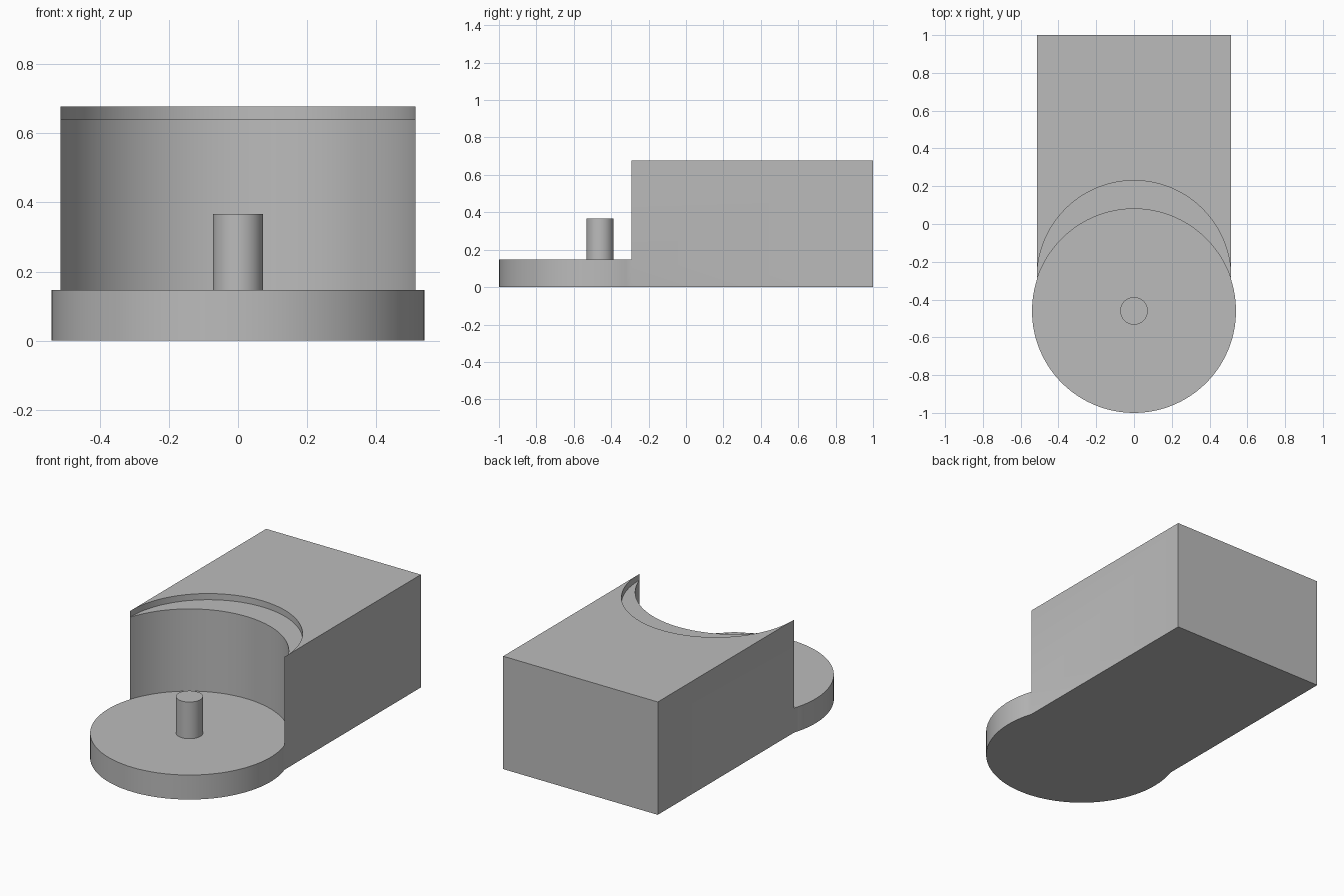
import bpy, bmesh
from math import sin, cos, asin, acos, pi, sqrt

if "Cube" in bpy.data.objects:
    bpy.data.objects.remove(bpy.data.objects["Cube"])

# Main dimensions
CY, R = -0.46, 0.54            # disc centre and radius
W, BACK = 0.513, 1.0           # block half width and rear face
Z_DISC, Z_LEDGE, Z_TOP = 0.147, 0.64, 0.677
N = 64                         # segments per arc

grey = bpy.data.materials.new("plain grey")
grey.diffuse_color = (0.5, 0.5, 0.5, 1)
grey.use_nodes = True
grey.node_tree.nodes["Principled BSDF"].inputs["Base Color"].default_value = grey.diffuse_color


def arc(cy, r, a0, a1, n):
    return [(r * cos(a0 + (a1 - a0) * i / n), cy + r * sin(a0 + (a1 - a0) * i / n))
            for i in range(n + 1)]


# Plan curves, all running between the block's two front corners
a = acos(W / R)
corner_y = CY + R * sin(a)
inner = arc(CY, R, a, pi - a, N)                    # concave wall
front = arc(CY, R, pi - a, 2 * pi + a, N)           # exposed rim of disc
depth = 0.23 - corner_y
r2 = (W * W + depth * depth) / (2 * depth)          # ledge circle through corners
b = asin((corner_y - (0.23 - r2)) / r2)
outer = arc(0.23 - r2, r2, b, pi - b, N)
rear = [(W, BACK), (-W, BACK)]

# Base disc and notched block as one closed shell
bm = bmesh.new()


def ring(points, z):
    return [bm.verts.new((x, y, z)) for x, y in points]


def strip(lo, hi):
    for i in range(len(lo) - 1):
        bm.faces.new((lo[i], lo[i + 1], hi[i + 1], hi[i]))


f0, f1 = ring(front, 0), ring(front, Z_DISC)
i1 = [f1[-1]] + ring(inner[1:-1], Z_DISC) + [f1[0]]
i2 = ring(inner, Z_LEDGE)
o2 = [i2[0]] + ring(outer[1:-1], Z_LEDGE) + [i2[-1]]
o3 = ring(outer, Z_TOP)
b0, b3 = ring(rear, 0), ring(rear, Z_TOP)

strip(f0, f1)                                       # disc rim
strip(i1, i2)                                       # concave wall
strip(o2, o3)                                       # lip above the ledge
for i in range(N):                                  # ledge
    quad = [i2[i], i2[i + 1], o2[i + 1], o2[i]]
    bm.faces.new(list(dict.fromkeys(quad)))
bm.faces.new(f0 + b0)                               # underside
bm.faces.new(f1 + i1[1:-1])                         # disc top
bm.faces.new(o3 + [b3[1], b3[0]])                   # block top
bm.faces.new((b0[0], b0[1], b3[1], b3[0]))          # rear
bm.faces.new((f0[-1], b0[0], b3[0], o3[0], i2[0], f1[-1]))    # right side
bm.faces.new((f0[0], b0[1], b3[1], o3[-1], i2[-1], f1[0]))    # left side
bmesh.ops.recalc_face_normals(bm, faces=bm.faces)
big = [f for f in bm.faces if len(f.verts) > 4]
bmesh.ops.triangulate(bm, faces=big)
mesh = bpy.data.meshes.new("block_and_disc")
bm.to_mesh(mesh)
bm.free()
body = bpy.data.objects.new("block_and_disc", mesh)
bpy.context.collection.objects.link(body)

# Centre pin
z0, z1 = Z_DISC - 0.005, 0.367
bpy.ops.mesh.primitive_cylinder_add(vertices=48, radius=0.073, depth=z1 - z0,
                                    location=(0, CY, (z0 + z1) / 2))
pin = bpy.context.object
pin.name = "centre_pin"

for ob in (body, pin):
    ob.data.materials.append(grey)
    bpy.ops.object.select_all(action='DESELECT')
    ob.select_set(True)
    bpy.context.view_layer.objects.active = ob
    bpy.ops.object.shade_smooth_by_angle()
